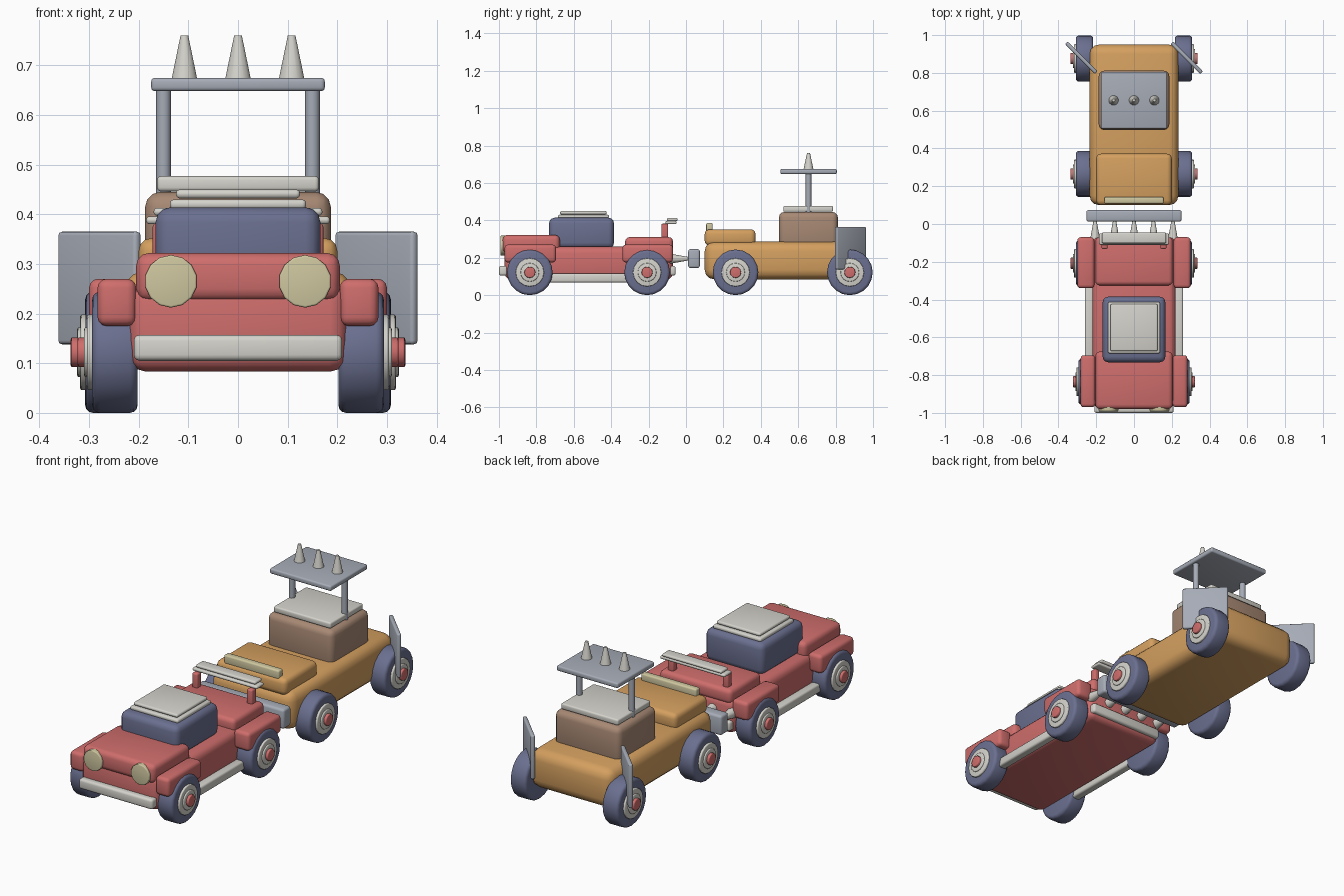
import bpy, bmesh, math
from mathutils import Matrix, Vector

cube = bpy.data.objects.get("Cube")
if cube:
    bpy.data.objects.remove(cube, do_unlink=True)


def material(name, r, g, b):
    m = bpy.data.materials.new(name)
    m.use_nodes = True
    m.diffuse_color = (r, g, b, 1)
    m.node_tree.nodes["Principled BSDF"].inputs["Base Color"].default_value = (r, g, b, 1)
    return m


RED = material("faded red", 0.62, 0.155, 0.15)
WHITE = material("off white", 0.66, 0.65, 0.60)
NAVY = material("slate navy", 0.145, 0.16, 0.275)
OCHRE = material("ochre", 0.66, 0.35, 0.115)
BROWN = material("dusty brown", 0.39, 0.25, 0.175)
STEEL = material("blue grey", 0.38, 0.41, 0.47)
CREAM = material("cream", 0.62, 0.57, 0.35)


def finish(bm, name, mat):
    mesh = bpy.data.meshes.new(name)
    bm.to_mesh(mesh)
    bm.free()
    mesh.materials.append(mat)
    ob = bpy.data.objects.new(name, mesh)
    bpy.context.collection.objects.link(ob)
    bpy.ops.object.select_all(action='DESELECT')
    ob.select_set(True)
    bpy.context.view_layer.objects.active = ob
    bpy.ops.object.shade_smooth_by_angle(angle=math.radians(32))
    return ob


def box(name, mat, xs, ys, zs, bevel=0.008, segments=3, turn=0):
    """Rounded box between the given x, y and z limits, turned about z."""
    spans = (xs, ys, zs)
    centre = Vector([(a + b) / 2 for a, b in spans])
    size = [b - a for a, b in spans]
    bm = bmesh.new()
    bmesh.ops.create_cube(bm, size=1)
    bmesh.ops.scale(bm, vec=size, verts=bm.verts)
    bmesh.ops.bevel(bm, geom=bm.edges[:], offset=min(bevel, min(size) * 0.45),
                    segments=segments, profile=0.5, affect='EDGES')
    bmesh.ops.transform(bm, verts=bm.verts,
                        matrix=Matrix.Translation(centre) @ Matrix.Rotation(turn, 4, 'Z'))
    return finish(bm, name, mat)


def wide_box(name, mat, half, ys, zs, bevel=0.008):
    return box(name, mat, (-half, half), ys, zs, bevel)


def round_part(name, mat, start, end, r1, r2=None, sides=16, bevel=0.0):
    """Cylinder or cone running from start to end, with optional rounded rims."""
    start, end = Vector(start), Vector(end)
    axis = end - start
    bm = bmesh.new()
    bmesh.ops.create_cone(bm, cap_ends=True, segments=sides, radius1=r1,
                          radius2=r1 if r2 is None else r2, depth=axis.length)
    if bevel:
        rims = [e for e in bm.edges if any(len(f.verts) > 4 for f in e.link_faces)]
        bmesh.ops.bevel(bm, geom=rims, offset=bevel, segments=3, profile=0.5, affect='EDGES')
    turn = axis.to_track_quat('Z', 'Y').to_matrix().to_4x4()
    bmesh.ops.transform(bm, verts=bm.verts,
                        matrix=Matrix.Translation((start + end) / 2) @ turn)
    return finish(bm, name, mat)


def wheel(label, side, y, inner):
    """Tyre, stepped hub disc and red cap, outward along side."""
    def disc(part, mat, a, b, r, sides, bevel):
        round_part(f"{label}_{part}", mat, (side * (inner + a), y, 0.122),
                   (side * (inner + b), y, 0.122), r, sides=sides, bevel=bevel)
    disc("tyre", NAVY, 0, 0.092, 0.122, 20, 0.016)
    disc("hub", WHITE, 0.03, 0.102, 0.076, 16, 0.004)
    disc("hub_step", WHITE, 0.03, 0.108, 0.05, 16, 0.004)
    disc("cap", RED, 0.03, 0.121, 0.03, 12, 0.004)


SIDES = (("left", 1), ("right", -1))

# Red car: body, hood, rear deck and cabin
wide_box("car_body", RED, 0.22, (-0.97, -0.07), (0.083, 0.26), 0.035)
wide_box("car_hood", RED, 0.205, (-0.98, -0.675), (0.225, 0.322), 0.025)
wide_box("car_rear_deck", RED, 0.205, (-0.325, -0.07), (0.235, 0.31), 0.022)
wide_box("car_cabin", NAVY, 0.166, (-0.732, -0.385), (0.25, 0.414), 0.03)
wide_box("car_roof_lower_plate", WHITE, 0.137, (-0.685, -0.412), (0.41, 0.43))
wide_box("car_roof_upper_plate", WHITE, 0.125, (-0.673, -0.424), (0.432, 0.45))
wide_box("car_front_bumper", WHITE, 0.21, (-1.0, -0.955), (0.105, 0.157), 0.012)
wide_box("car_rear_bumper", WHITE, 0.21, (-0.1, -0.055), (0.105, 0.157), 0.012)

# Red car: rear wing
wide_box("car_wing", WHITE, 0.185, (-0.11, -0.05), (0.38, 0.396))
wide_box("car_wing_top", WHITE, 0.17, (-0.102, -0.045), (0.397, 0.413))

# Red car: mirrored parts
for label, s in SIDES:
    def pair(name, mat, a, b, ys, zs, bevel):
        box(f"car_{label}_{name}", mat, sorted((s * a, s * b)), ys, zs, bevel)
    pair("front_fender", RED, 0.205, 0.283, (-0.97, -0.695), (0.175, 0.27), 0.018)
    pair("rear_fender", RED, 0.21, 0.3, (-0.34, -0.07), (0.175, 0.27), 0.018)
    pair("side_rail", WHITE, 0.215, 0.26, (-0.75, -0.3), (0.068, 0.115), 0.01)
    pair("wing_post", RED, 0.14, 0.172, (-0.132, -0.095), (0.29, 0.382), 0.008)
    round_part(f"car_{label}_headlight", CREAM, (s * 0.135, -0.95, 0.265),
               (s * 0.135, -0.992, 0.265), 0.053, sides=14, bevel=0.004)
    wheel(f"car_{label}_front", s, -0.835, 0.202)
    wheel(f"car_{label}_rear", s, -0.208, 0.215)

# Row of spikes between the vehicles
for i in range(5):
    x = (i - 2) * 0.103
    round_part(f"ram_spike_{i + 1}", WHITE, (x, -0.085, 0.195), (x, 0.02, 0.195),
               0.027, 0.008, sides=12)

# Ochre truck: body, hood and ram
box("truck_ram", STEEL, (-0.252, 0.252), (0.012, 0.074), (0.145, 0.246), 0.012)
wide_box("truck_body", OCHRE, 0.235, (0.1, 0.95), (0.085, 0.286), 0.05)
wide_box("truck_hood", OCHRE, 0.2, (0.1, 0.372), (0.265, 0.352), 0.025)
wide_box("truck_hood_bar", CREAM, 0.157, (0.108, 0.143), (0.34, 0.386))

# Ochre truck: cabin and raised roof
wide_box("truck_cabin", BROWN, 0.187, (0.497, 0.812), (0.25, 0.445), 0.03)
wide_box("truck_cabin_plate", WHITE, 0.163, (0.52, 0.787), (0.446, 0.477))
wide_box("truck_raised_roof", STEEL, 0.175, (0.505, 0.806), (0.648, 0.675))
for i in range(3):
    x = (i - 1) * 0.108
    round_part(f"roof_spike_{i + 1}", WHITE, (x, 0.655, 0.67), (x, 0.655, 0.76),
               0.027, 0.008, sides=14)

# Ochre truck: posts, wheels and slanted rear shields
for label, s in SIDES:
    round_part(f"truck_{label}_roof_post", STEEL, (s * 0.15, 0.655, 0.435),
               (s * 0.15, 0.655, 0.655), 0.015, sides=12)
    wheel(f"truck_{label}_front", s, 0.265, 0.216)
    wheel(f"truck_{label}_rear", s, 0.876, 0.216)
    box(f"truck_{label}_shield", STEEL, (s * 0.279 - 0.112, s * 0.279 + 0.112),
        (0.87, 0.89), (0.138, 0.365), 0.008, turn=-math.pi / 4)
